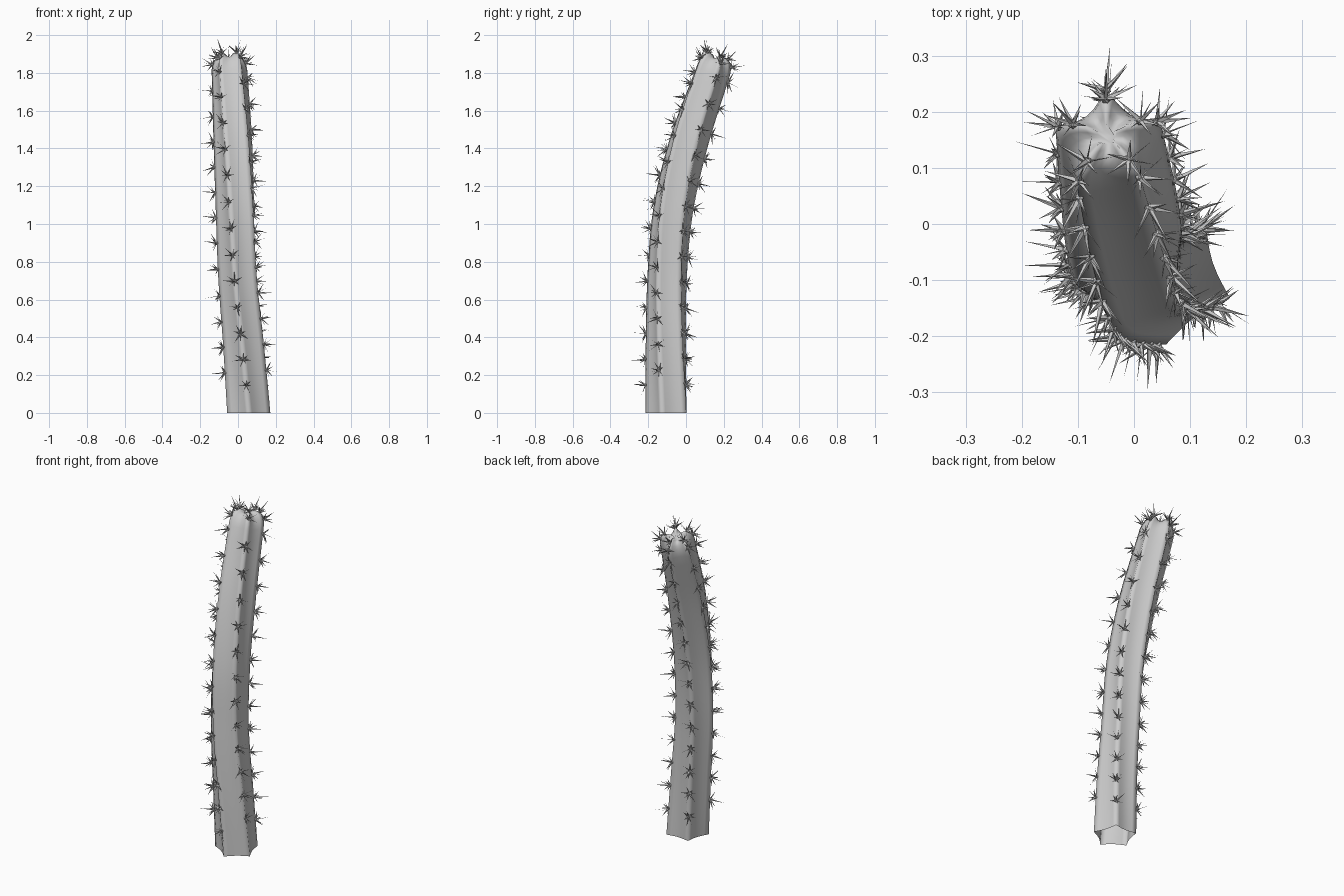
import bpy, bmesh, math, random
from mathutils import Vector, Matrix

random.seed(4)
old = bpy.data.objects.get("Cube")
if old:
    bpy.data.objects.remove(old)

grey = bpy.data.materials.new("plain grey")
grey.use_nodes = True
colour = (0.6, 0.6, 0.6, 1)
grey.diffuse_color = colour
grey.node_tree.nodes["Principled BSDF"].inputs["Base Color"].default_value = colour

RIBS = 5
STEPS = 6                      # points from one rib to the next
HEIGHT = 1.8                   # stem height below the crown
TWIST = math.radians(-33)      # total turn from base to crown
# Centre line at even heights: x, y, z and rib radius
PATH = [Vector(p) for p in (
    (.057, -.095, 0, .12), (.033, -.1, .36, .114), (.005, -.097, .72, .11),
    (-.007, -.068, 1.08, .111), (-.022, .012, 1.44, .109), (-.043, .132, HEIGHT, .1))]


def centre(t):
    """Smooth point on the centre line, t from 0 to 1."""
    s = min(t, .99999) * (len(PATH) - 1)
    i = int(s)
    f = s - i
    b, c = PATH[i], PATH[i + 1]
    a = PATH[i - 1] if i else b * 2 - c
    d = PATH[i + 2] if i + 2 < len(PATH) else c * 2 - b
    return (b * 2 + (c - a) * f + (a * 2 - b * 5 + c * 4 - d) * f * f
            + (b * 3 - a - c * 3 + d) * f ** 3) * .5


def frame(t):
    """Position, radius and ring axes at t."""
    p = centre(t)
    tangent = (centre(t + .002) - centre(max(t - .002, 0))).xyz.normalized()
    if t == 0:
        tangent = Vector((0, 0, 1))
    side = Vector((0, 1, 0)).cross(tangent).normalized()
    return p.xyz, p.w, side, tangent.cross(side), tangent


def rib_angle(rib, t):
    return math.radians(-90) + rib * math.tau / RIBS + TWIST * t


def ring(t, scale=1, lift=0, groove=.1):
    """Ribbed section; lift moves it along the stem."""
    pos, radius, u, v, w = frame(t)
    points = []
    for rib in range(RIBS):
        a, b = (rib_angle(r, t) for r in (rib, rib + 1))
        for k in range(STEPS):
            f = k / STEPS
            x = math.cos(a) * (1 - f) + math.cos(b) * f
            y = math.sin(a) * (1 - f) + math.sin(b) * f
            sink = math.sin(math.pi * f)
            r = radius * scale * (1 - groove * sink)
            points.append(pos + (u * x + v * y) * r + w * (lift - .02 * sink * min(1, lift * 14)))
    return points


def finish(bm, name, angle):
    mesh = bpy.data.meshes.new(name)
    bm.to_mesh(mesh)
    bm.free()
    mesh.materials.append(grey)
    obj = bpy.data.objects.new(name, mesh)
    bpy.context.collection.objects.link(obj)
    bpy.ops.object.select_all(action="DESELECT")
    obj.select_set(True)
    bpy.context.view_layer.objects.active = obj
    bpy.ops.object.shade_smooth_by_angle(angle=math.radians(angle))


# Ribbed stem, open below, with a rounded, slightly dimpled crown
DOME = [(.99, .03), (.93, .06), (.82, .082), (.64, .096), (.42, .098), (.2, .092)]
bm = bmesh.new()
rings = [ring(i / 32) for i in range(33)]
rings += [ring(1, s, h, .1 + h) for s, h in DOME]
loops = [[bm.verts.new(p) for p in points] for points in rings]
for low, high in zip(loops, loops[1:]):
    for i in range(len(low)):
        j = (i + 1) % len(low)
        bm.faces.new((low[i], low[j], high[j], high[i]))
bm.faces.new(loops[-1])
finish(bm, "ribbed_stem", 180)


# Spine clusters along every rib
def cluster(bm, pos, out):
    turn = out.to_track_quat("Z", "Y").to_matrix().to_4x4()
    place = Matrix.Translation(pos) @ turn
    bmesh.ops.create_icosphere(bm, subdivisions=1, radius=.009, matrix=place)
    start = random.uniform(0, math.tau)
    count = 7
    for k in range(count + 1):
        if k == count:
            lean, length = random.uniform(0, .3), random.uniform(.065, .085)
        else:
            lean, length = random.uniform(.7, 1.35), random.uniform(.035, .068)
        spin = start + k * math.tau / count + random.uniform(-.25, .25)
        width = random.choice((.002, .005, .006))
        aim = Matrix.Rotation(spin, 4, "Z") @ Matrix.Rotation(lean, 4, "Y")
        bmesh.ops.create_cone(
            bm, cap_ends=False, segments=4, radius1=width, radius2=0, depth=length,
            matrix=place @ aim @ Matrix.Translation((0, 0, length / 2)))


bm = bmesh.new()
for rib in range(RIBS):
    # The two side ribs start half a step higher
    z = .22 if rib in (1, 4) else .15
    while z < HEIGHT:
        t = z / HEIGHT
        pos, radius, u, v, w = frame(t)
        a = rib_angle(rib, t)
        out = u * math.cos(a) + v * math.sin(a)
        cluster(bm, pos + out * radius, out)
        z += .136
    # Crown clusters
    pos, radius, u, v, w = frame(1)
    a = rib_angle(rib, 1)
    out = u * math.cos(a) + v * math.sin(a)
    for scale, lift in (DOME[1], DOME[3]):
        cluster(bm, pos + out * radius * scale + w * lift, (out * scale + w * lift * 12).normalized())
finish(bm, "spines", 30)
